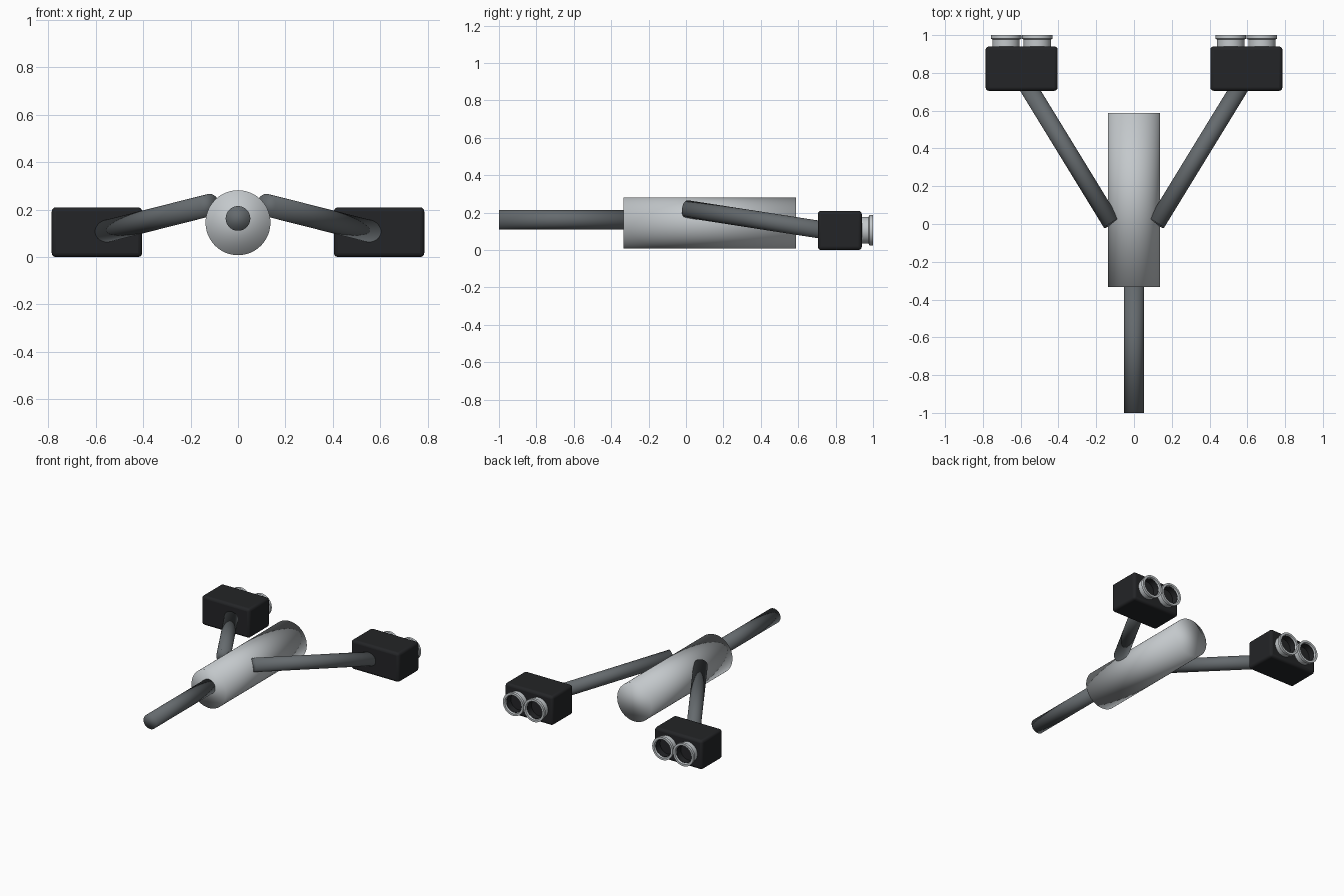
import bpy, bmesh, math
from mathutils import Vector

if "Cube" in bpy.data.objects:
    bpy.data.objects.remove(bpy.data.objects["Cube"])


def material(name, r, g, b):
    m = bpy.data.materials.new(name)
    m.diffuse_color = (r, g, b, 1)
    m.use_nodes = True
    m.node_tree.nodes["Principled BSDF"].inputs["Base Color"].default_value = m.diffuse_color
    return m


LIGHT = material("light_metal", 0.55, 0.58, 0.60)
MID = material("mid_metal", 0.13, 0.145, 0.155)
DARK = material("dark_casing", 0.017, 0.018, 0.02)


def rod(name, start, end, radius, mat):
    """Solid cylinder between two points, smooth all over."""
    a, b = Vector(start), Vector(end)
    bpy.ops.mesh.primitive_cylinder_add(vertices=48, radius=radius, depth=(b - a).length,
                                        location=(a + b) / 2)
    ob = bpy.context.object
    ob.name = name
    ob.rotation_euler = (b - a).to_track_quat('Z', 'Y').to_euler()
    ob.data.materials.append(mat)
    bpy.ops.object.shade_smooth()
    return ob


def lathe_y(name, profile, centre, mat, steps=40):
    """Closed (radius, y) profile revolved about a y axis through centre (x, z)."""
    bm = bmesh.new()
    rings = []
    for i in range(steps):
        t = 2 * math.pi * i / steps
        rings.append([bm.verts.new((centre[0] + r * math.cos(t), y, centre[1] + r * math.sin(t)))
                      for r, y in profile])
    n = len(profile)
    for i in range(steps):
        p, q = rings[i], rings[(i + 1) % steps]
        for j in range(n):
            k = (j + 1) % n
            bm.faces.new((p[j], p[k], q[k], q[j]))
    bmesh.ops.recalc_face_normals(bm, faces=bm.faces[:])
    me = bpy.data.meshes.new(name)
    bm.to_mesh(me)
    bm.free()
    ob = bpy.data.objects.new(name, me)
    bpy.context.collection.objects.link(ob)
    me.materials.append(mat)
    bpy.ops.object.select_all(action='DESELECT')
    ob.select_set(True)
    bpy.context.view_layer.objects.active = ob
    bpy.ops.object.shade_smooth_by_angle(angle=math.radians(35))
    return ob


# Central body and front shaft
rod("main_body", (0, -0.333, 0.145), (0, 0.587, 0.145), 0.137, LIGHT)
rod("front_shaft", (0, -1.0, 0.163), (0, -0.30, 0.163), 0.052, MID)

# Nozzle section: barrel, stepped rim, open bore
NOZZLE = [(0.072, 0.92), (0.072, 0.976), (0.081, 0.981), (0.081, 1.0),
          (0.066, 1.0), (0.062, 0.99), (0.062, 0.92)]

for side, label in ((-1, "left"), (1, "right")):
    # Splayed strut
    rod(label + "_strut", (side * 0.118, 0.003, 0.22), (side * 0.60, 0.79, 0.098), 0.047, MID)

    # Engine casing with softened edges
    bpy.ops.mesh.primitive_cube_add(size=1, location=(side * 0.595, 0.8225, 0.105))
    box = bpy.context.object
    box.name = label + "_engine_casing"
    box.scale = (0.382, 0.235, 0.21)
    bpy.ops.object.transform_apply(location=False, rotation=False, scale=True)
    box.data.materials.append(DARK)
    bev = box.modifiers.new("soft_edges", 'BEVEL')
    bev.width = 0.018
    bev.segments = 3
    bpy.ops.object.shade_smooth_by_angle(angle=math.radians(35))

    # Paired nozzles with dark linings
    for x, part in ((0.512, "inner"), (0.677, "outer")):
        name = label + "_" + part + "_nozzle"
        lathe_y(name, NOZZLE, (side * x, 0.106), LIGHT)
        lathe_y(name + "_lining", [(0.0625, 0.92), (0.0625, 0.988), (0.060, 0.988), (0.060, 0.92)],
                (side * x, 0.106), DARK)
